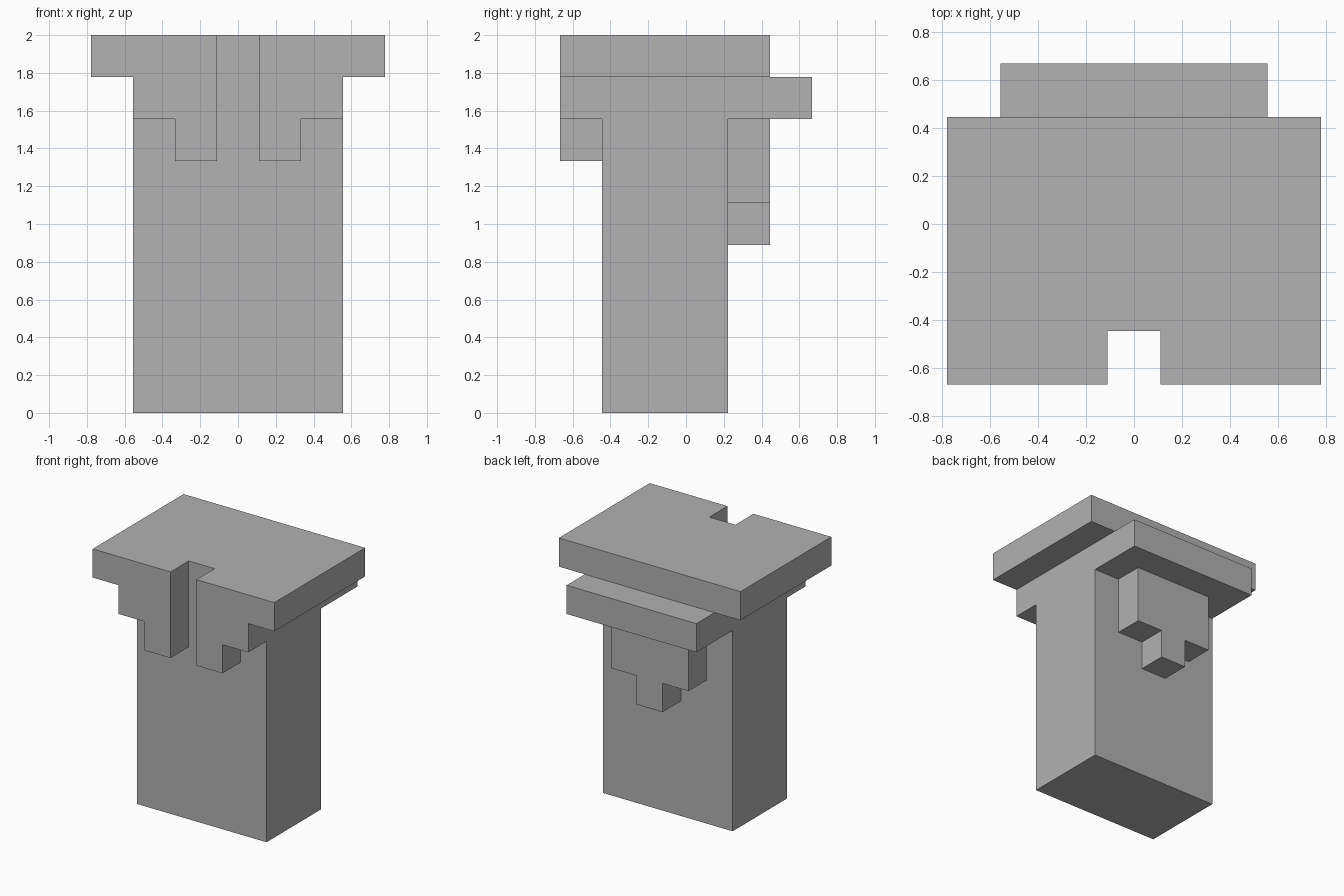
import bpy
import bmesh

cube = bpy.data.objects.get("Cube")
if cube:
    bpy.data.objects.remove(cube, do_unlink=True)

U = 2 / 9  # block size: the model is nine blocks tall

stone = bpy.data.materials.new("plain grey")
stone.use_nodes = True
GREY = (0.445, 0.445, 0.445, 1)
stone.diffuse_color = GREY
stone.node_tree.nodes["Principled BSDF"].inputs["Base Color"].default_value = GREY


def prism(name, outline, lift, depth):
    """Extrude an outline of block coordinates along a vector; lift maps 2D to 3D."""
    bm = bmesh.new()
    face = bm.faces.new([bm.verts.new([c * U for c in lift(a, b)]) for a, b in outline])
    moved = bmesh.ops.extrude_face_region(bm, geom=[face], use_keep_orig=True)["geom"]
    verts = [g for g in moved if isinstance(g, bmesh.types.BMVert)]
    bmesh.ops.translate(bm, verts=verts, vec=[c * U for c in depth])
    bmesh.ops.recalc_face_normals(bm, faces=bm.faces)
    mesh = bpy.data.meshes.new(name)
    bm.to_mesh(mesh)
    bm.free()
    mesh.materials.append(stone)
    obj = bpy.data.objects.new(name, mesh)
    bpy.context.collection.objects.link(obj)
    return obj


def mirrored(half):
    """Complete a right-hand half outline by reflecting it across x = 0."""
    return half + [(-x, v) for x, v in reversed(half)]


# Trunk and the ledge at its back, as one side profile
prism("body_with_back_ledge",
      [(-2, 0), (1, 0), (1, 7), (3, 7), (3, 8), (-2, 8)],
      lambda y, z: (-2.5, y, z), (5, 0, 0))

# Top slab with a square notch in the front edge
prism("top_slab",
      mirrored([(0.5, -2), (0.5, -3), (3.5, -3), (3.5, 2)]),
      lambda x, y: (x, y, 8), (0, 0, 1))

# Stepped front flaps on both sides of the notch
for side, s in (("left", 1), ("right", -1)):
    prism("front_flap_" + side,
          [(0.5 * s, 6), (1.5 * s, 6), (1.5 * s, 7), (2.5 * s, 7), (2.5 * s, 8), (0.5 * s, 8)],
          lambda x, z: (x, -3, z), (0, 1, 0))

# Stepped panel hanging under the back ledge
prism("back_panel",
      mirrored([(0.5, 4), (0.5, 5), (1.5, 5), (1.5, 7)]),
      lambda x, z: (x, 1, z), (0, 1, 0))
